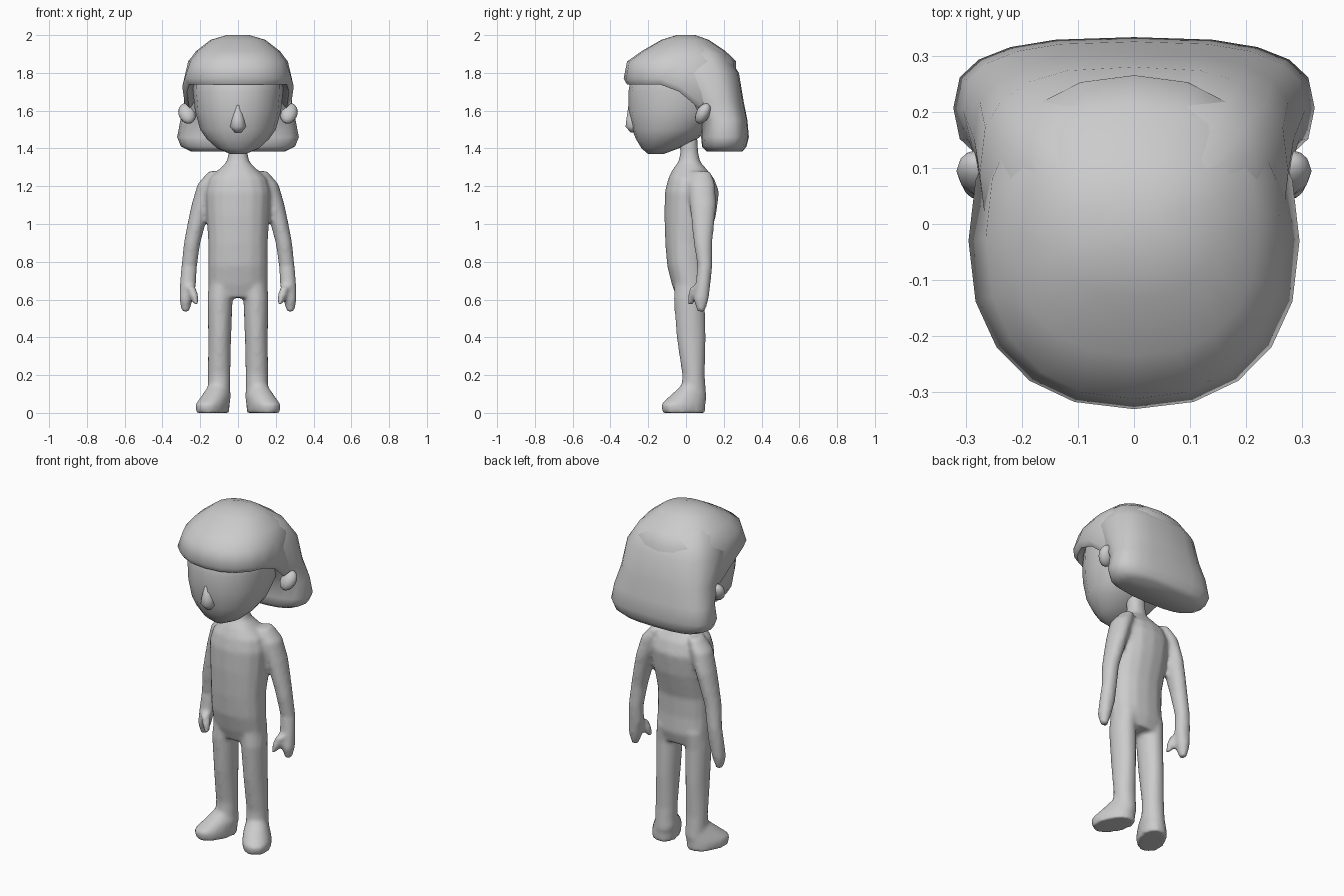
import bpy
import bmesh
import math
from mathutils import Matrix, Vector

default_cube = bpy.data.objects.get("Cube")
if default_cube:
    bpy.data.objects.remove(default_cube, do_unlink=True)

# One plain clay colour for the whole figure
clay = bpy.data.materials.new("clay grey")
clay.use_nodes = True
clay.diffuse_color = (.6, .6, .6, 1)
clay.node_tree.nodes["Principled BSDF"].inputs["Base Color"].default_value = (.6, .6, .6, 1)


def loft(bm, rings, side=1, sides=16, power=2, turn=0, sag=None):
    """Stack rounded rings (height, centre x, front y, back y, half width) and cap the ends."""
    loops = []
    for index, (height, centre, front, back, half_width) in enumerate(rings):
        middle = (front + back) / 2
        half_depth = (back - front) / 2
        spin = Matrix.Rotation(turn, 3, "Z")
        loop = []
        for step in range(sides):
            angle = math.tau * step / sides
            c, s = math.cos(angle), math.sin(angle)
            x = math.copysign(abs(c) ** (2 / power), c) * half_width
            y = math.copysign(abs(s) ** (2 / power), s) * half_depth
            point = spin @ Vector((x, y, 0))
            point += Vector((centre, middle, height))
            if sag:
                point.z -= sag(index, point.y)
            point.x *= side
            loop.append(bm.verts.new(point))
        loops.append(loop)
    for low, high in zip(loops, loops[1:]):
        for i in range(sides):
            j = (i + 1) % sides
            bm.faces.new((low[i], low[j], high[j], high[i]))
    bm.faces.new(loops[0])
    bm.faces.new(loops[-1])


def central(rings):
    """Put rings (height, front y, back y, half width) on the centre line."""
    return [(height, 0, front, back, width) for height, front, back, width in rings]


def finish(bm, name, angle=60):
    bmesh.ops.recalc_face_normals(bm, faces=bm.faces[:])
    mesh = bpy.data.meshes.new(name)
    bm.to_mesh(mesh)
    bm.free()
    part = bpy.data.objects.new(name, mesh)
    bpy.context.collection.objects.link(part)
    mesh.materials.append(clay)
    bpy.ops.object.select_all(action="DESELECT")
    part.select_set(True)
    bpy.context.view_layer.objects.active = part
    bpy.ops.object.shade_smooth_by_angle(angle=math.radians(angle))
    return part


# Body: torso and neck, then both legs, feet, arms and thumbs, blended into one skin
torso = central([
    (1.46, -.04, .06, .05), (1.38, -.03, .065, .05), (1.33, -.04, .075, .06),
    (1.29, -.07, .11, .1), (1.24, -.095, .15, .155), (1.17, -.112, .175, .175),
    (1.05, -.115, .16, .168), (.9, -.11, .12, .158), (.78, -.1, .115, .158),
    (.68, -.075, .12, .158), (.61, -.05, .1, .12),
])
leg = [
    (.7, .085, -.06, .11, .07), (.6, .095, -.065, .1, .067),
    (.4, .097, -.05, .105, .061), (.2, .1, -.02, .1, .06), (.07, .1, -.03, .11, .06),
]
foot = [
    (.15, .1, -.02, .1, .05), (.09, .115, -.09, .11, .07),
    (.045, .135, -.14, .11, .078), (0, .135, -.13, .11, .076),
]
arm = [
    (1.28, .12, .03, .13, .035), (1.21, .16, .01, .155, .055),
    (1.1, .195, .02, .16, .052), (1, .22, .03, .15, .048),
    (.9, .243, .04, .14, .044), (.78, .258, .06, .14, .042),
    (.68, .265, .05, .13, .044), (.6, .275, .04, .12, .036), (.535, .278, .06, .1, .02),
]
thumb = [
    (.67, .25, .02, .08, .024), (.62, .232, .01, .055, .024), (.575, .222, .01, .045, .014),
]
bm = bmesh.new()
loft(bm, torso, power=2.3)
for side in (1, -1):
    loft(bm, leg, side)
    loft(bm, foot, side, turn=.45, power=2.2)
    loft(bm, arm, side)
    loft(bm, thumb, side)
body = finish(bm, "body")
remesh = body.modifiers.new("blend", "REMESH")
remesh.mode = "VOXEL"
remesh.voxel_size = .012
remesh.use_smooth_shade = True
relax = body.modifiers.new("relax", "SMOOTH")
relax.factor = .5
relax.iterations = 6

# Head: narrow chin, jaw rising to the back
bm = bmesh.new()
loft(bm, central([
    (1.37, -.2, -.12, .04), (1.4, -.235, -.04, .11), (1.45, -.265, .06, .165),
    (1.5, -.285, .12, .2), (1.6, -.305, .2, .228), (1.7, -.305, .22, .238),
    (1.78, -.29, .22, .24), (1.88, -.2, .18, .2),
]), power=2.1)
finish(bm, "head")

# Nose
bm = bmesh.new()
loft(bm, central([
    (1.485, -.295, -.24, .02), (1.515, -.322, -.24, .042),
    (1.55, -.318, -.24, .036), (1.63, -.306, -.24, .015),
]), sides=10)
finish(bm, "nose", 90)

# Ears: flattened balls leaning back
for side, name in ((1, "left_ear"), (-1, "right_ear")):
    bm = bmesh.new()
    place = (Matrix.Translation((side * .27, .09, 1.585))
             @ Matrix.Rotation(-.5, 4, "X")
             @ Matrix.Rotation(side * .3, 4, "Y")
             @ Matrix.Diagonal((.045, .036, .06, 1)))
    bmesh.ops.create_uvsphere(bm, u_segments=12, v_segments=8, radius=1, matrix=place)
    finish(bm, name)


# Hair cap: heavy fringe whose lower edge drops toward the ears
def fringe_sag(index, y):
    return min(max((y + .08) * .85, 0), .13) if index < 3 else 0


bm = bmesh.new()
loft(bm, central([
    (1.76, -.27, .2, .23), (1.738, -.312, .24, .27), (1.77, -.33, .27, .295),
    (1.86, -.312, .265, .264), (1.915, -.235, .21, .222),
    (1.975, -.13, .12, .145), (2, -.05, .05, .06),
]), sides=20, power=2.3, sag=fringe_sag)
finish(bm, "hair_cap")

# Back hair: bob that flares at its hem
bm = bmesh.new()
loft(bm, central([
    (1.385, .11, .3, .25), (1.41, .085, .32, .302), (1.46, .08, .333, .322),
    (1.55, .08, .325, .305), (1.65, 0, .305, .285), (1.8, -.1, .28, .275),
    (1.9, -.1, .215, .222), (1.975, -.1, .11, .13),
]), sides=20, power=2.8)
finish(bm, "back_hair")
